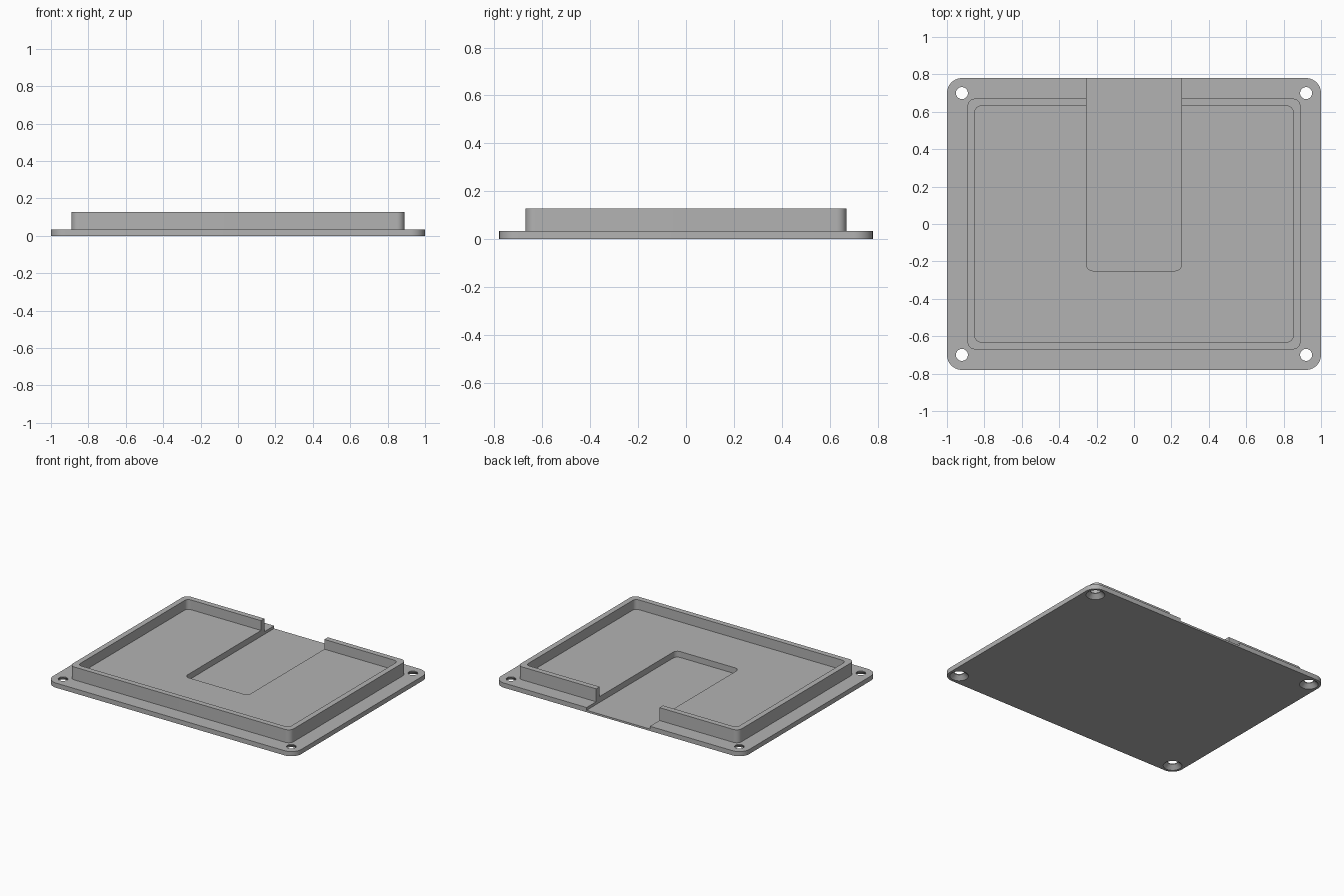
import bpy, bmesh, math

cube = bpy.data.objects.get("Cube")
if cube:
    bpy.data.objects.remove(cube, do_unlink=True)

grey = bpy.data.materials.new("grey plastic")
grey.use_nodes = True
grey.diffuse_color = (0.45, 0.45, 0.45, 1)
grey.node_tree.nodes["Principled BSDF"].inputs["Base Color"].default_value = grey.diffuse_color


def make_object(name, bm):
    bmesh.ops.recalc_face_normals(bm, faces=bm.faces)
    mesh = bpy.data.meshes.new(name)
    bm.to_mesh(mesh)
    bm.free()
    mesh.materials.append(grey)
    obj = bpy.data.objects.new(name, mesh)
    bpy.context.collection.objects.link(obj)
    return obj


def rounded_slab(name, x0, x1, y0, y1, z0, z1, radius, steps=10):
    """Upright slab with rounded vertical corners."""
    bm = bmesh.new()
    centres = [(x1 - radius, y1 - radius), (x0 + radius, y1 - radius),
               (x0 + radius, y0 + radius), (x1 - radius, y0 + radius)]
    ring = []
    for corner, (cx, cy) in enumerate(centres):
        for i in range(steps + 1):
            a = math.pi / 2 * (corner + i / steps)
            ring.append(bm.verts.new((cx + radius * math.cos(a), cy + radius * math.sin(a), z0)))
    base = bm.faces.new(ring)
    top = bmesh.ops.extrude_face_region(bm, geom=[base])["geom"]
    bmesh.ops.translate(bm, vec=(0, 0, z1 - z0),
                        verts=[v for v in top if isinstance(v, bmesh.types.BMVert)])
    return make_object(name, bm)


def screw_cutter(name, x, y, profile, sides=40):
    """Round cutter from (radius, height) pairs, bottom to top."""
    bm = bmesh.new()
    rings = [[bm.verts.new((x + r * math.cos(math.tau * i / sides),
                            y + r * math.sin(math.tau * i / sides), z))
              for i in range(sides)] for r, z in profile]
    for low, high in zip(rings, rings[1:]):
        for i in range(sides):
            j = (i + 1) % sides
            bm.faces.new((low[i], low[j], high[j], high[i]))
    bm.faces.new(rings[0])
    bm.faces.new(rings[-1])
    return make_object(name, bm)


def combine(target, tool, operation):
    mod = target.modifiers.new(operation.title(), "BOOLEAN")
    mod.object, mod.operation, mod.solver = tool, operation, "EXACT"
    bpy.context.view_layer.objects.active = target
    bpy.ops.object.modifier_apply(modifier=mod.name)
    bpy.data.objects.remove(tool, do_unlink=True)


PLATE, FLOOR, SLOT, TOP = 0.034, 0.057, 0.014, 0.128

# Base flange with the raised rim
cover = rounded_slab("cover_plate", -1, 1, -0.78, 0.78, 0, PLATE, 0.08)
combine(cover, rounded_slab("rim", -0.89, 0.89, -0.67, 0.67, SLOT / 2, TOP, 0.04), "UNION")

# Shallow pocket inside the rim
combine(cover, rounded_slab("pocket", -0.85, 0.85, -0.63, 0.63, FLOOR, 0.3, 0.03), "DIFFERENCE")

# Deep channel open at the back edge
combine(cover, rounded_slab("channel", -0.255, 0.255, -0.25, 1.0, SLOT, 0.3, 0.035), "DIFFERENCE")

# Corner screw holes, countersunk underneath
for sx in (-1, 1):
    for sy in (-1, 1):
        hole = screw_cutter("screw_hole", sx * 0.92, sy * 0.70,
                            [(0.062, -0.02), (0.062, 0), (0.032, 0.028), (0.032, 0.1)])
        combine(cover, hole, "DIFFERENCE")

# Smooth the round corners, keep edges crisp
bpy.ops.object.select_all(action="DESELECT")
cover.select_set(True)
bpy.context.view_layer.objects.active = cover
bpy.ops.object.shade_smooth_by_angle(angle=math.radians(30))
